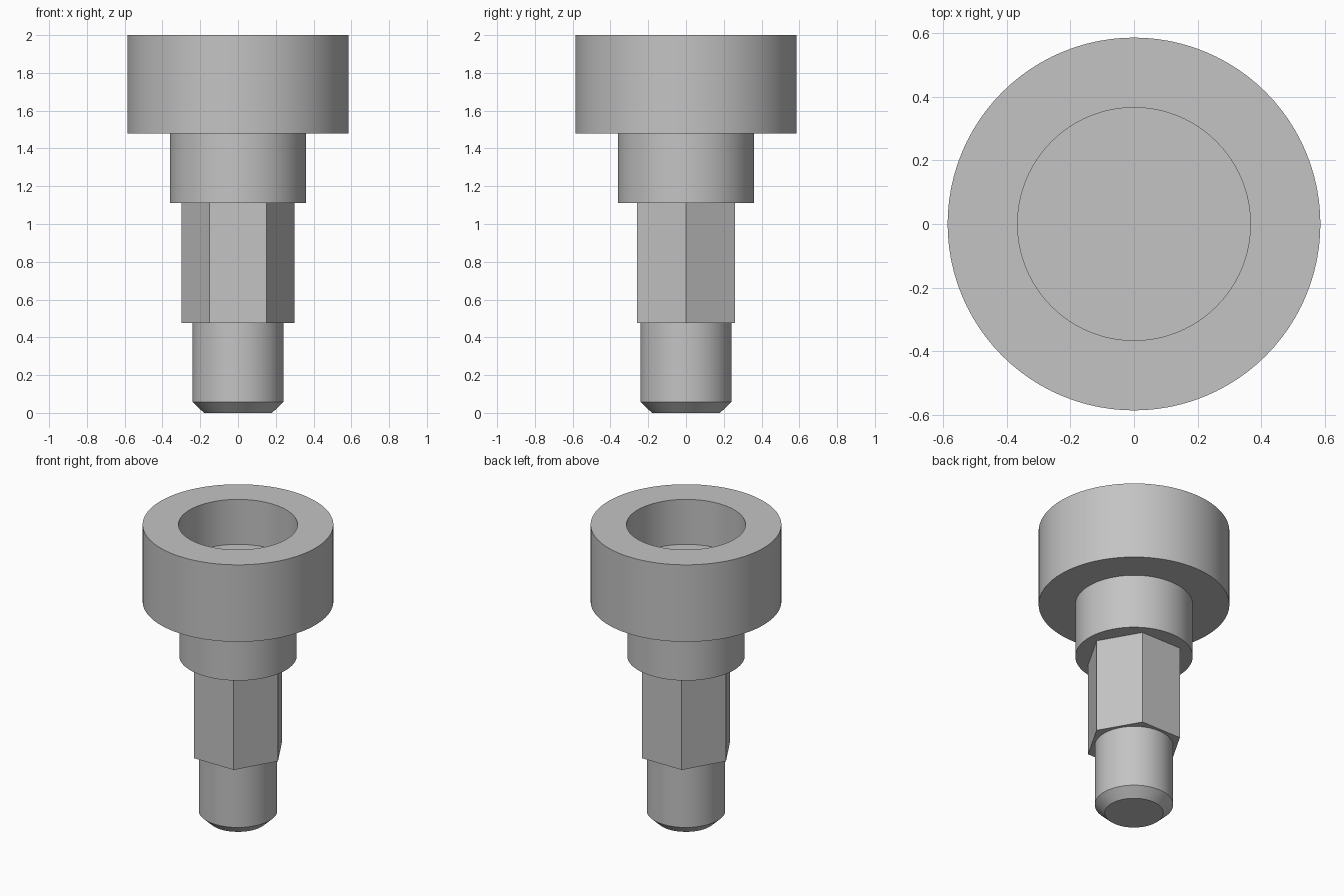
import bpy
import bmesh
import math

cube = bpy.data.objects.get("Cube")
if cube:
    bpy.data.objects.remove(cube, do_unlink=True)

# Single plain metal colour
metal = bpy.data.materials.new("grey_metal")
metal.use_nodes = True
GREY = (0.55, 0.55, 0.55, 1)
metal.diffuse_color = GREY
metal.node_tree.nodes["Principled BSDF"].inputs["Base Color"].default_value = GREY


def turned_part(name, profile, sides=96, smooth=True):
    """Revolve a (radius, z) profile, listed from bottom to top, around z."""
    bm = bmesh.new()
    rings = []
    for r, z in profile:
        if r == 0:
            rings.append([bm.verts.new((0, 0, z))] * sides)
        else:
            angles = [math.tau * i / sides for i in range(sides)]
            rings.append([bm.verts.new((r * math.cos(a), r * math.sin(a), z)) for a in angles])
    for low, high in zip(rings, rings[1:]):
        for i in range(sides):
            j = (i + 1) % sides
            corners = dict.fromkeys((low[i], low[j], high[j], high[i]))
            bm.faces.new(list(corners))
    mesh = bpy.data.meshes.new(name)
    bm.to_mesh(mesh)
    bm.free()
    mesh.materials.append(metal)
    obj = bpy.data.objects.new(name, mesh)
    bpy.context.collection.objects.link(obj)
    if smooth:
        bpy.ops.object.select_all(action="DESELECT")
        obj.select_set(True)
        bpy.context.view_layer.objects.active = obj
        bpy.ops.object.shade_smooth_by_angle(angle=math.radians(30))
    return obj


# Heights of the shoulders
CHAMFER, HEX_LOW, HEX_TOP, HEAD_LOW, TOP = 0.058, 0.475, 1.11, 1.478, 2.0
SOCKET_FLOOR = TOP - 0.305

# Chamfered round tip
turned_part("shank", [(0, 0), (0.18, 0), (0.241, CHAMFER), (0.241, HEX_LOW)])

# Hexagonal section, corners on the x axis
turned_part("hex_section", [(0, HEX_LOW), (0.3, HEX_LOW), (0.3, HEX_TOP)], sides=6, smooth=False)

# Round collar under the head
turned_part("collar", [(0, HEX_TOP), (0.361, HEX_TOP), (0.361, HEAD_LOW)])

# Wide head with a blind round socket
turned_part("head", [(0.361, HEAD_LOW), (0.586, HEAD_LOW), (0.586, TOP),
                     (0.366, TOP), (0.366, SOCKET_FLOOR), (0, SOCKET_FLOOR)])
